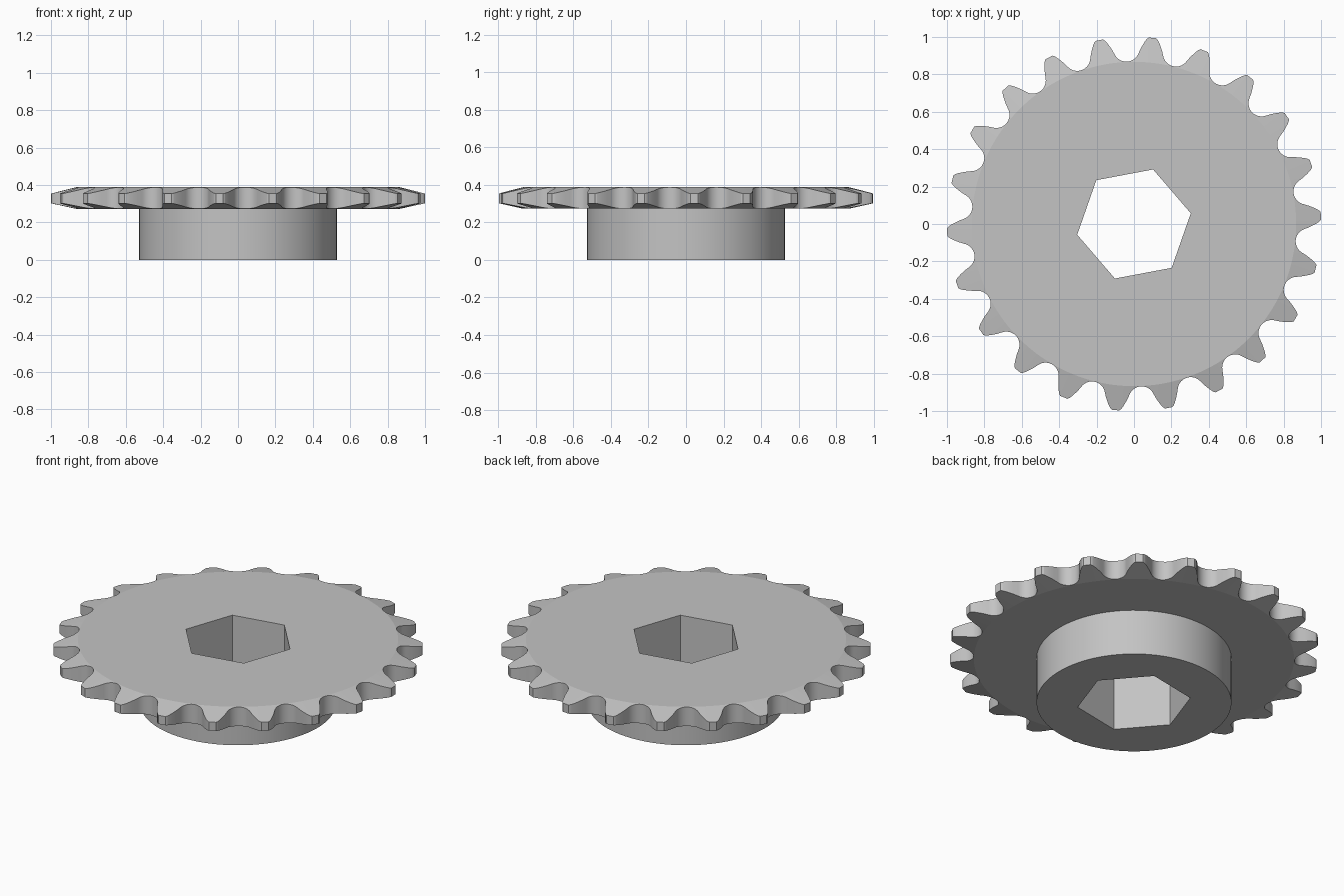
import bpy, bmesh, math

if "Cube" in bpy.data.objects:
    bpy.data.objects.remove(bpy.data.objects["Cube"])

TEETH = 22
STEP = 2 * math.pi / TEETH
PHASE = math.radians(2.5)
Z_LOW, Z_TOP = 0.273, 0.388          # toothed plate
TIP_LOW, TIP_TOP = 0.302, 0.354      # thinned tooth tips
R_FLAT, R_HUB, R_HEX = 0.867, 0.528, 0.309
SEAT_R, SEAT_C, SEAT_ARC = 0.07, 0.939, math.radians(65)

# Half tooth flank (radius along tooth axis, half width), tip to base
flank = [(1.0, 0.02), (0.992, 0.029), (0.98, 0.037), (0.96, 0.047), (0.935, 0.058)]


def tooth_period():
    """Polar points of one tooth flank, the roller seat, and the next flank."""
    pts = [(math.hypot(x, y), math.atan2(y, x)) for x, y in flank]
    n = 14
    for i in range(n + 1):
        a = SEAT_ARC * (2 * i / n - 1)
        x, y = SEAT_C - SEAT_R * math.cos(a), SEAT_R * math.sin(a)
        pts.append((math.hypot(x, y), STEP / 2 + math.atan2(y, x)))
    pts += [(math.hypot(x, y), STEP - math.atan2(y, x)) for x, y in reversed(flank)]
    return pts


bm = bmesh.new()


def ring(polar, z):
    return [bm.verts.new((r * math.cos(a), r * math.sin(a), z)) for r, a in polar]


def bridge(a, b):
    for i in range(len(a)):
        j = (i + 1) % len(a)
        bm.faces.new((a[i], a[j], b[j], b[i]))


def fill_between(a, b):
    edges = []
    for loop in (a, b):
        for i in range(len(loop)):
            pair = (loop[i], loop[(i + 1) % len(loop)])
            edges.append(bm.edges.get(pair) or bm.edges.new(pair))
    bmesh.ops.triangle_fill(bm, edges=edges, use_beauty=True)


def taper(r, z_flat, z_tip):
    return z_flat + (z_tip - z_flat) * max(0, r - R_FLAT) / (1 - R_FLAT)


# Toothed outline, with thickness tapering toward the tips
outline = [(r, PHASE + k * STEP + a) for k in range(TEETH) for r, a in tooth_period()]
inner = [(R_FLAT, a) for _, a in outline]
teeth_top = [ring([p], taper(p[0], Z_TOP, TIP_TOP))[0] for p in outline]
teeth_low = [ring([p], taper(p[0], Z_LOW, TIP_LOW))[0] for p in outline]
flat_top, flat_low = ring(inner, Z_TOP), ring(inner, Z_LOW)
bridge(flat_top, teeth_top)
bridge(teeth_top, teeth_low)
bridge(teeth_low, flat_low)

# Round hub under the plate
circle = [(R_HUB, 2 * math.pi * i / 96) for i in range(96)]
hub_top, hub_low = ring(circle, Z_LOW), ring(circle, 0)
bridge(hub_top, hub_low)

# Hexagonal bore through plate and hub
hexagon = [(R_HEX, PHASE + STEP / 2 + math.pi / 3 * i) for i in range(6)]
bore_top, bore_low = ring(hexagon, Z_TOP), ring(hexagon, 0)
bridge(bore_top, bore_low)

# Flat faces
fill_between(flat_top, bore_top)
fill_between(flat_low, hub_top)
fill_between(hub_low, bore_low)

bmesh.ops.recalc_face_normals(bm, faces=bm.faces)
mesh = bpy.data.meshes.new("sprocket")
bm.to_mesh(mesh)
bm.free()
sprocket = bpy.data.objects.new("sprocket", mesh)
bpy.context.collection.objects.link(sprocket)

steel = bpy.data.materials.new("grey steel")
steel.diffuse_color = (0.55, 0.55, 0.55, 1)
steel.use_nodes = True
steel.node_tree.nodes["Principled BSDF"].inputs["Base Color"].default_value = steel.diffuse_color
mesh.materials.append(steel)

bpy.context.view_layer.objects.active = sprocket
sprocket.select_set(True)
bpy.ops.object.shade_smooth_by_angle(angle=math.radians(12))
